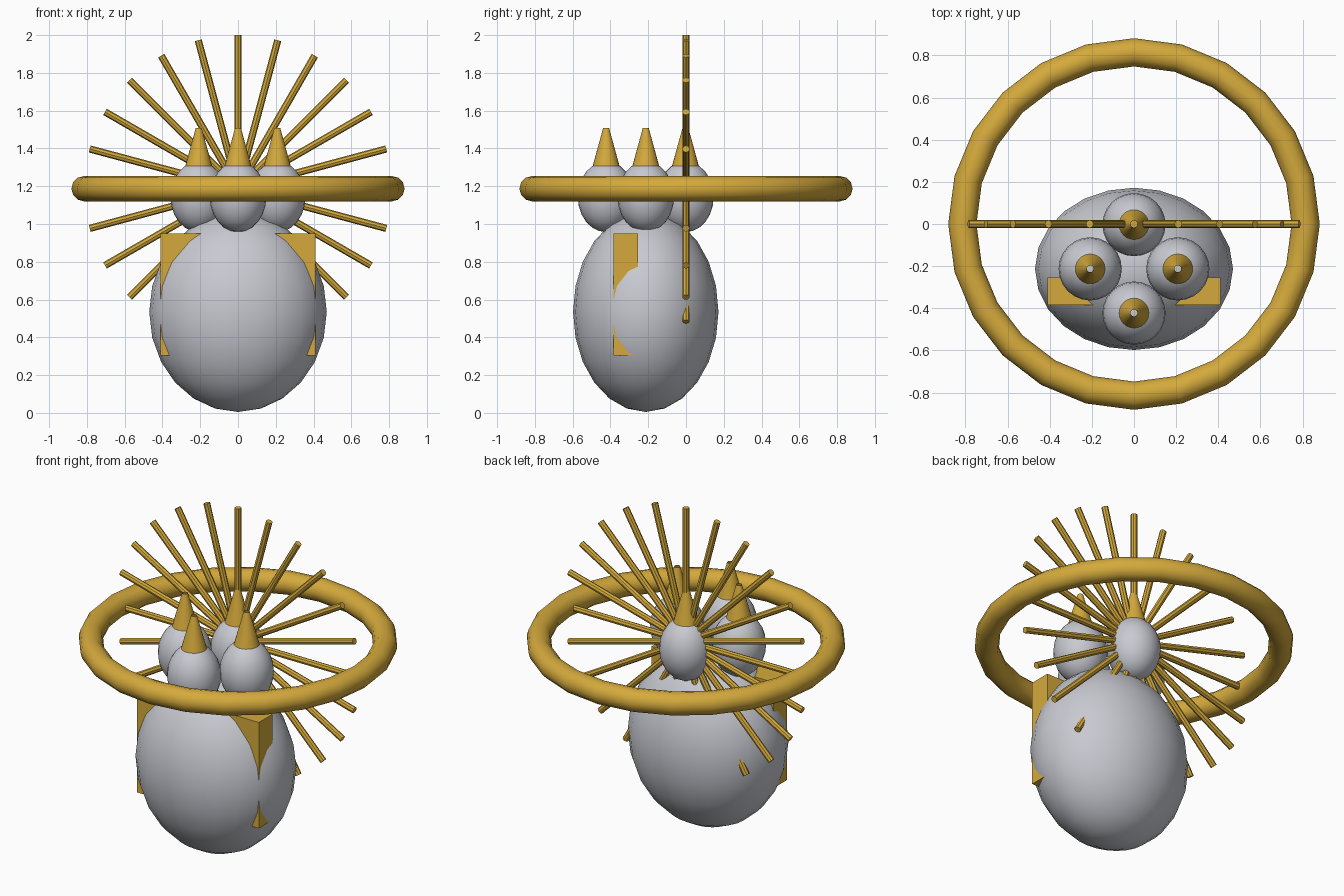
import bpy, math
from mathutils import Vector

if "Cube" in bpy.data.objects:
    bpy.data.objects.remove(bpy.data.objects["Cube"])


def material(name, color):
    m = bpy.data.materials.new(name)
    m.diffuse_color = (*color, 1)
    m.use_nodes = True
    m.node_tree.nodes["Principled BSDF"].inputs["Base Color"].default_value = m.diffuse_color
    return m


GOLD = material("gold", (0.66, 0.40, 0.045))
SILVER = material("silver", (0.58, 0.59, 0.64))


def finish(name, mat, smooth=True):
    ob = bpy.context.object
    ob.name = name
    ob.data.materials.append(mat)
    bpy.ops.object.transform_apply(location=False, rotation=True, scale=True)
    if smooth:
        bpy.ops.object.shade_smooth_by_angle(angle=math.radians(40))
    return ob


def ellipsoid(name, center, radii):
    bpy.ops.mesh.primitive_uv_sphere_add(segments=24, ring_count=12, location=center)
    bpy.context.object.scale = radii
    return finish(name, SILVER)


# Egg-shaped body
BODY_Y = -0.213
ellipsoid("body", (0, BODY_Y, 0.535), (0.47, 0.385, 0.53))

# Gold block passing through the body, only its corners showing
bpy.ops.mesh.primitive_cube_add(size=1, location=(0, -0.32, 0.627))
bpy.context.object.scale = (0.82, 0.13, 0.645)
finish("chest_block", GOLD, smooth=False)

# Four heads around the body axis, each with an open-topped horn
for i, side in enumerate(("right", "back", "left", "front")):
    a = i * math.pi / 2
    x, y = 0.208 * math.cos(a), BODY_Y + 0.21 * math.sin(a)
    ellipsoid(side + "_head", (x, y, 1.144), (0.15, 0.15, 0.187))
    bpy.ops.mesh.primitive_cone_add(vertices=24, radius1=0.071, radius2=0.016, depth=0.2,
                                    end_fill_type='NOTHING', location=(x, y, 1.407))
    finish(side + "_horn", GOLD)

# Horizontal halo ring
HUB = Vector((0, 0, 1.187))
bpy.ops.mesh.primitive_torus_add(major_segments=24, minor_segments=12,
                                 major_radius=0.815, minor_radius=0.067, location=HUB)
finish("halo_ring", GOLD)

# Vertical fan of rays from the hub
LENGTH = 0.813
for i in range(24):
    a = i * math.pi / 12
    d = Vector((math.sin(a), 0, math.cos(a)))
    bpy.ops.mesh.primitive_cylinder_add(vertices=8, radius=0.019, depth=LENGTH,
                                        location=HUB + d * LENGTH / 2, rotation=(0, a, 0))
    finish("ray_%02d" % (i + 1), GOLD).data.update()
